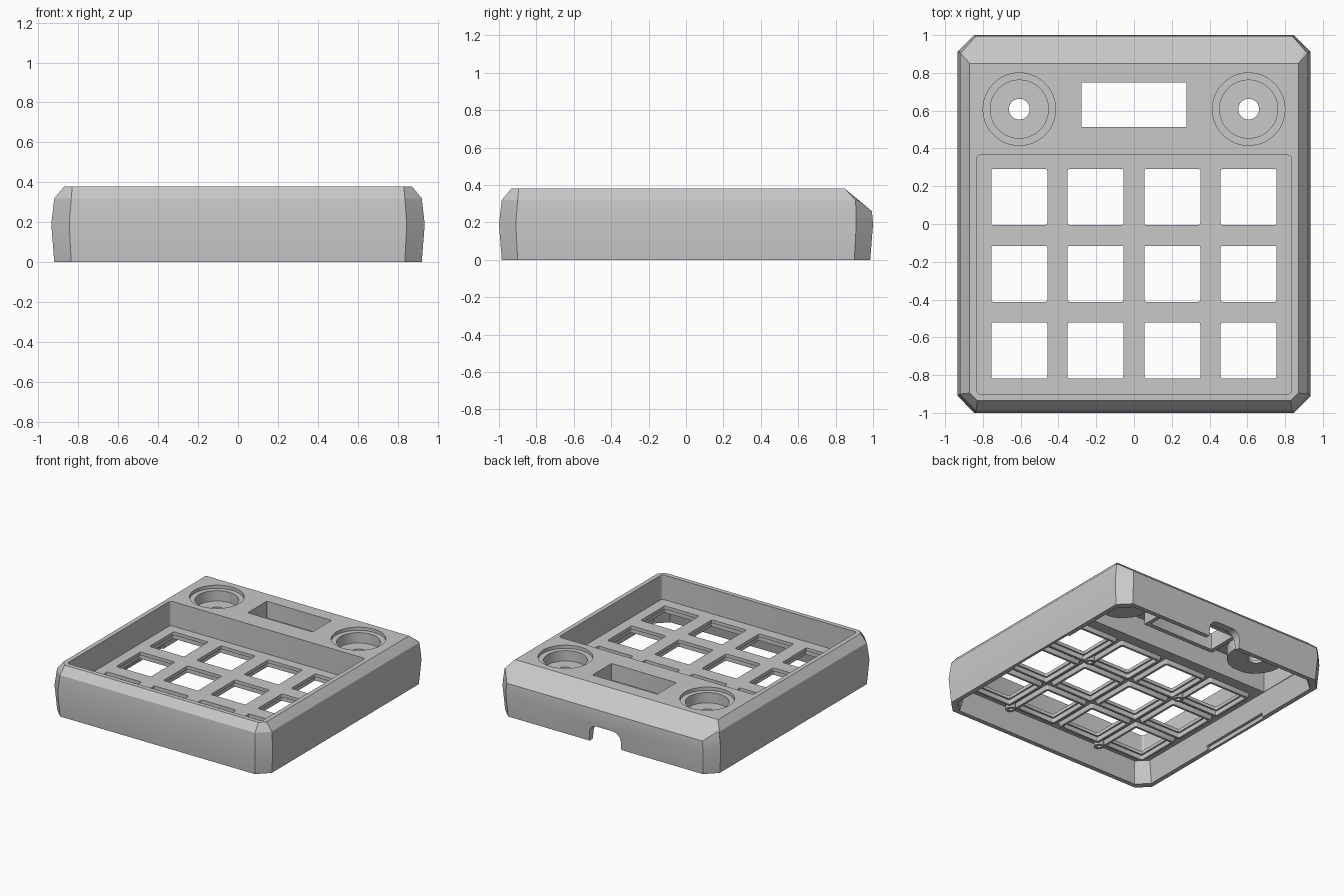
import bpy, bmesh, math

if "Cube" in bpy.data.objects:
    bpy.data.objects.remove(bpy.data.objects["Cube"])

grey = bpy.data.materials.new("plain grey")
grey.use_nodes = True
grey.diffuse_color = (0.58, 0.58, 0.58, 1)
grey.node_tree.nodes["Principled BSDF"].inputs["Base Color"].default_value = (0.58, 0.58, 0.58, 1)


def solid(name, shapes):
    """One object made of convex solids, each given as a point cloud."""
    mesh = bpy.data.meshes.new(name)
    bm = bmesh.new()
    for points in shapes:
        part = bmesh.new()
        for p in points:
            part.verts.new(p)
        hull = bmesh.ops.convex_hull(part, input=part.verts)
        loose = {v for v in hull["geom_interior"] + hull["geom_unused"]
                 if isinstance(v, bmesh.types.BMVert)}
        bmesh.ops.delete(part, geom=list(loose), context="VERTS")
        bmesh.ops.dissolve_limit(part, angle_limit=math.radians(1.5),
                                 verts=part.verts, edges=part.edges)
        bmesh.ops.recalc_face_normals(part, faces=part.faces)
        piece = bpy.data.meshes.new("piece")
        part.to_mesh(piece)
        part.free()
        bm.from_mesh(piece)
        bpy.data.meshes.remove(piece)
    bm.to_mesh(mesh)
    bm.free()
    mesh.materials.append(grey)
    obj = bpy.data.objects.new(name, mesh)
    bpy.context.collection.objects.link(obj)
    return obj


def combine(target, operation, shapes):
    """Apply a boolean with temporary solids to the target."""
    tool = solid("tool", shapes)
    tool.hide_render = True
    mod = target.modifiers.new("boolean", "BOOLEAN")
    mod.operation, mod.solver, mod.object = operation, "EXACT", tool
    graph = bpy.context.evaluated_depsgraph_get()
    mesh = bpy.data.meshes.new_from_object(target.evaluated_get(graph))
    target.modifiers.clear()
    target.data = mesh
    bpy.data.objects.remove(tool)


def octagon(hx, hy, c, z):
    return [(sx * x, sy * y, z) for sx in (-1, 1) for sy in (-1, 1)
            for x, y in ((hx, hy - c), (hx - c, hy))]


def block(x, y, hx, hy, z0, z1, r=0.01, taper=0):
    """Box with rounded upright corners, narrowed by taper at the bottom."""
    pts = []
    for z, t in ((z0, taper), (z1, 0)):
        for sx in (-1, 1):
            for sy in (-1, 1):
                for i in range(4):
                    a = i * math.pi / 6
                    pts.append((x + sx * (hx - t - r + r * math.cos(a)),
                                y + sy * (hy - t - r + r * math.sin(a)), z))
    return pts


def disc(x, y, r, z0, z1, n=48):
    return [(x + r * math.cos(i * math.tau / n), y + r * math.sin(i * math.tau / n), z)
            for z in (z0, z1) for i in range(n)]


def mirrored(points):
    return [(s * x, y, z) for x, y, z in points for s in (-1, 1)]


# Outer body: faceted sides with a broad slope along the back
front_top = [p for p in octagon(0.92, 0.985, 0.085, 0.32) + octagon(0.87, 0.935, 0.04, 0.38)
             if p[1] < 0]
back_top = mirrored([(0.927, 0.91, 0.26), (0.838, 0.994, 0.26), (0.92, 0.905, 0.32),
                     (0.905, 0.918, 0.32), (0.87, 0.85, 0.38)])
case = solid("keypad_case", [octagon(0.92, 0.985, 0.085, 0)
                             + octagon(0.935, 1.0, 0.09, 0.19) + front_top + back_top])

# Underside cavity, clip slots in its side rims, and the rear electronics bay
combine(case, "DIFFERENCE", [octagon(0.887, 0.952, 0.085, -0.01) + octagon(0.85, 0.915, 0.075, 0.163)])
combine(case, "DIFFERENCE", [block(s * 0.86, 0.05, 0.04, 0.3, -0.02, 0.03, 0.002) for s in (-1, 1)])
combine(case, "DIFFERENCE", [mirrored([(0.846, 0.41, 0.05), (0.846, 0.41, 0.34), (0.846, 0.82, 0.34),
                                       (0.846, 0.89, 0.27), (0.846, 0.89, 0.05),
                                       (0.81, 0.936, 0.24), (0.81, 0.936, 0.05)])])

# Key tray sunk into the top
combine(case, "DIFFERENCE", [block(0, -0.2675, 0.835, 0.6325, 0.19, 0.5, 0.02)])

# Frames under the key openings, knob cups, display frame and screw bosses
keys = [(x, y) for x in (-0.607, -0.203, 0.203, 0.607) for y in (0.143, -0.264, -0.67)]
knobs = [(-0.607, 0.608), (0.607, 0.608)]
bosses = [(x, y) for x in (-0.405, 0.405) for y in (0.0, -0.865)]
combine(case, "UNION", [block(x, y, 0.187, 0.187, 0.13, 0.175, 0.015, 0.01) for x, y in keys])
combine(case, "UNION", [disc(x, y, 0.203, 0.253, 0.36) for x, y in knobs])
combine(case, "UNION", [block(0, 0.63, 0.31, 0.15, 0.25, 0.36)])
combine(case, "UNION", [disc(x, y, 0.035, 0.12, 0.177, 24) for x, y in bosses])

# Openings for keys (wider below the plate), display, knobs and screws
combine(case, "DIFFERENCE", [block(x, y, 0.148, 0.148, 0, 0.3) for x, y in keys])
combine(case, "DIFFERENCE", [block(x, y, 0.16, 0.16, 0, 0.165) for x, y in keys])
combine(case, "DIFFERENCE", [block(0, 0.631, 0.278, 0.117, 0.1, 0.5, 0.003)])
for radius, depth in ((0.192, 0.355), (0.154, 0.275), (0.055, 0.1)):
    combine(case, "DIFFERENCE", [disc(x, y, radius, depth, 0.5) for x, y in knobs])
combine(case, "DIFFERENCE", [disc(x, y, 0.016, 0.05, 0.168, 16) for x, y in bosses])

# Rounded cable notch in the back wall
notch = [(x, y, z) for y in (0.85, 1.1) for x in (-0.135, 0.135) for z in (-0.05, 0.06)]
notch += [(s * (0.065 + 0.07 * math.cos(a * math.pi / 16)), y, 0.06 + 0.07 * math.sin(a * math.pi / 16))
          for y in (0.85, 1.1) for s in (-1, 1) for a in range(9)]
combine(case, "DIFFERENCE", [notch])

# Smooth the round walls and soft side bends, keep corners crisp
bpy.ops.object.select_all(action="DESELECT")
case.select_set(True)
bpy.context.view_layer.objects.active = case
bpy.ops.object.shade_smooth_by_angle(angle=math.radians(20))
